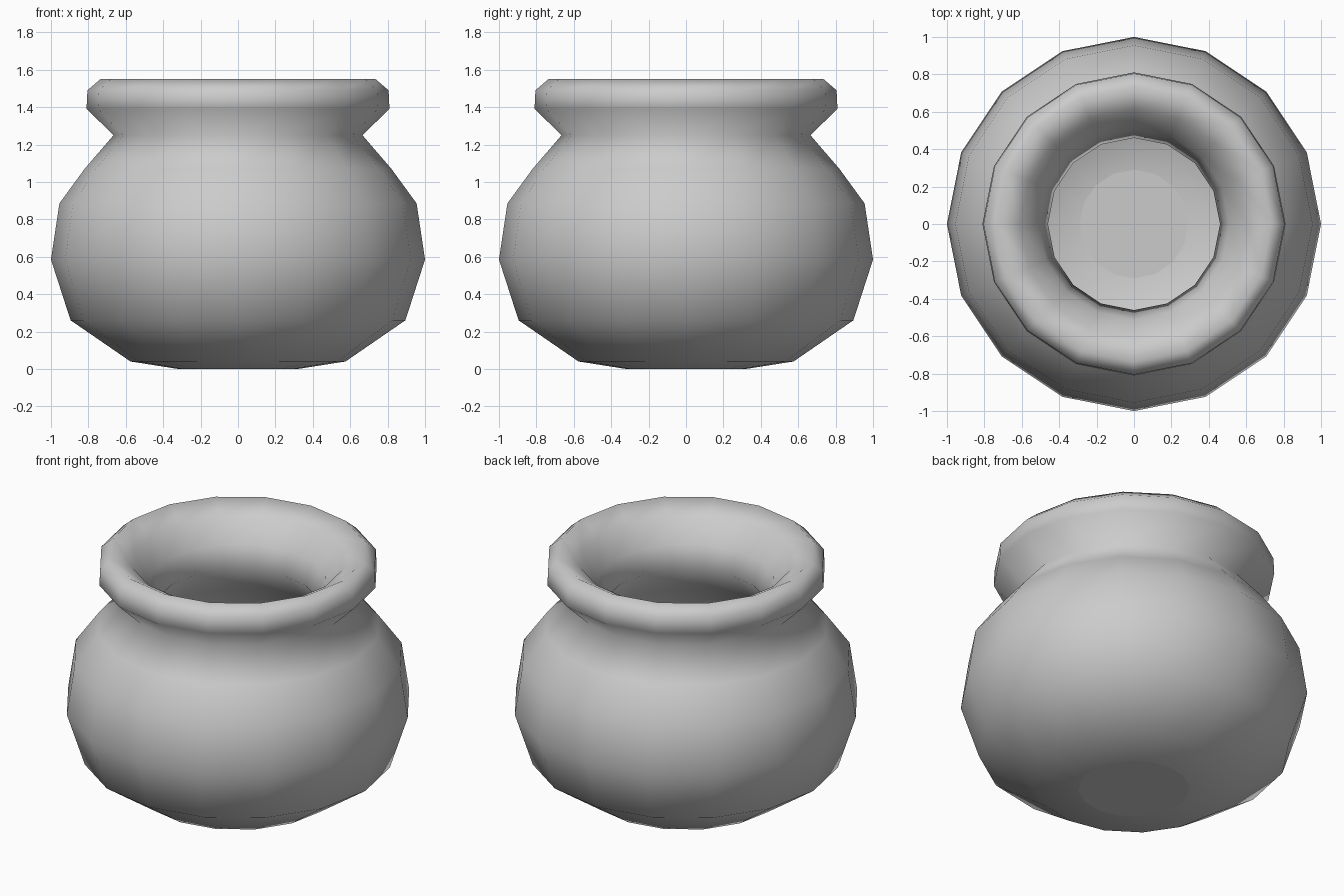
import bpy, bmesh, math

if "Cube" in bpy.data.objects:
    bpy.data.objects.remove(bpy.data.objects["Cube"])

SIDES = 16

# Profile (radius, height): outer wall from the foot up to the lip, then down the inside
profile = [
    (0.32, 0.0), (0.575, 0.04), (0.895, 0.26), (1.0, 0.585), (0.955, 0.885),
    (0.82, 1.07), (0.665, 1.25),                              # neck
    (0.81, 1.39), (0.805, 1.49), (0.735, 1.55),               # rolled lip
    (0.61, 1.48), (0.51, 1.35), (0.46, 1.21),                 # throat
    (0.64, 1.0), (0.77, 0.82), (0.80, 0.58), (0.71, 0.37), (0.50, 0.23), (0.29, 0.2),
]

bm = bmesh.new()


def ring(r, z):
    return [bm.verts.new((r * math.cos(2 * math.pi * i / SIDES),
                          r * math.sin(2 * math.pi * i / SIDES), z)) for i in range(SIDES)]


# Walls
rings = [ring(r, z) for r, z in profile]
for a, b in zip(rings, rings[1:]):
    for i in range(SIDES):
        j = (i + 1) % SIDES
        bm.faces.new((a[i], a[j], b[j], b[i])).smooth = True

# Flat underside and inner floor
caps = [bm.faces.new(rings[0][::-1]), bm.faces.new(rings[-1])]
for cap in caps:
    cap.smooth = False

mesh = bpy.data.meshes.new("pot")
bm.to_mesh(mesh)
bm.free()
pot = bpy.data.objects.new("pot", mesh)
bpy.context.collection.objects.link(pot)
